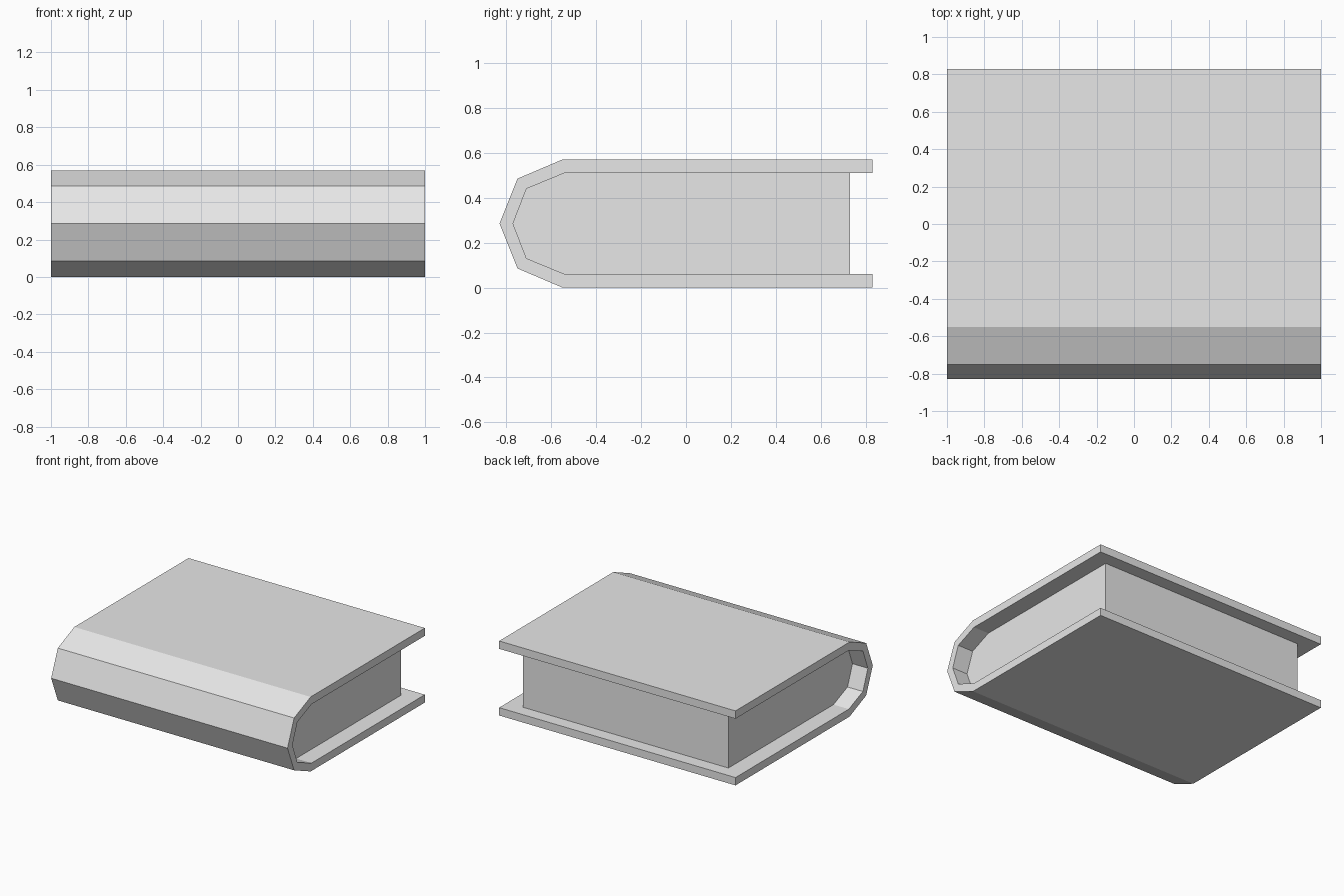
import bpy
import bmesh

cube = bpy.data.objects.get("Cube")
if cube:
    bpy.data.objects.remove(cube, do_unlink=True)

HEIGHT = 0.57
BACK = 0.83

grey = bpy.data.materials.new("light_grey")
grey.use_nodes = True
grey.diffuse_color = (0.8, 0.8, 0.8, 1)
grey.node_tree.nodes["Principled BSDF"].inputs["Base Color"].default_value = (0.8, 0.8, 0.8, 1)


def mirrored(lower, tip):
    """Close a lower half profile over the mid height, through the spine tip."""
    upper = [(y, HEIGHT - z) for y, z in reversed(lower)]
    return lower + [tip] + upper


def extrude_profile(name, profile, half_width):
    """Extrude a (y, z) outline along x, centred on x = 0."""
    bm = bmesh.new()
    face = bm.faces.new([bm.verts.new((-half_width, y, z)) for y, z in profile])
    result = bmesh.ops.extrude_face_region(bm, geom=[face])
    moved = [v for v in result["geom"] if isinstance(v, bmesh.types.BMVert)]
    bmesh.ops.translate(bm, verts=moved, vec=(2 * half_width, 0, 0))
    bmesh.ops.recalc_face_normals(bm, faces=bm.faces)
    mesh = bpy.data.meshes.new(name)
    bm.to_mesh(mesh)
    bm.free()
    mesh.materials.append(grey)
    obj = bpy.data.objects.new(name, mesh)
    bpy.context.collection.objects.link(obj)
    return obj


mid = HEIGHT / 2
inner_spine = [(-0.54, 0.06), (-0.71, 0.13)]
inner_tip = (-0.77, mid)

# Cover: one folded sheet with a faceted spine, open at the back
outer = mirrored([(BACK, 0), (-0.55, 0), (-0.75, 0.085)], (-BACK, mid))
inner = mirrored([(BACK, 0.06)] + inner_spine, inner_tip)
extrude_profile("book_cover", outer + inner[::-1], 1.0)

# Pages: solid block filling the cover, inset at the ends and the back
extrude_profile("page_block", mirrored([(0.73, 0.06)] + inner_spine, inner_tip), 0.87)
